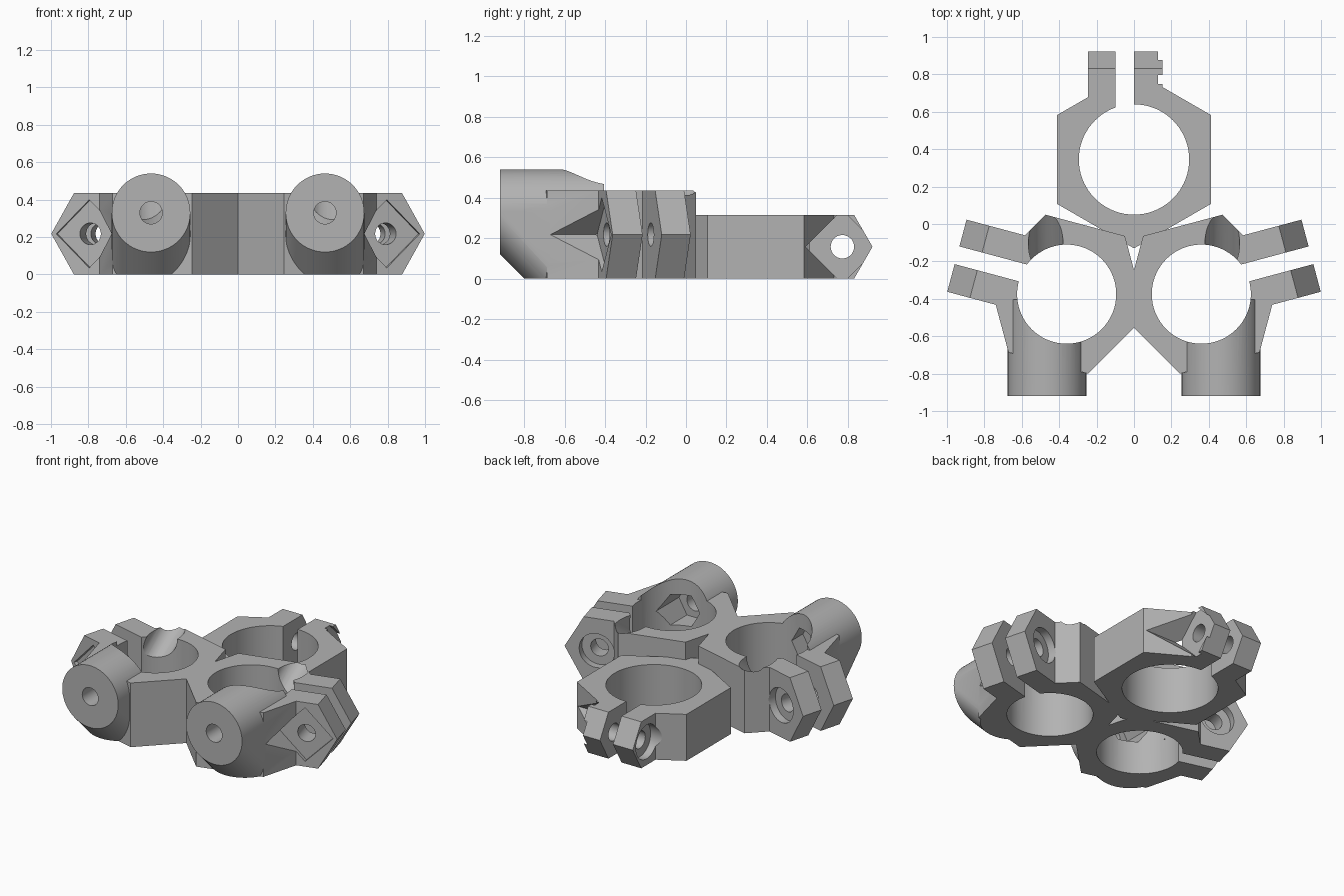
import bpy, bmesh
from math import cos, sin, pi, radians, sqrt
from mathutils import Matrix, Vector

if "Cube" in bpy.data.objects:
    bpy.data.objects.remove(bpy.data.objects["Cube"])

grey = bpy.data.materials.new("plain grey")
grey.use_nodes = True
colour = (0.45, 0.45, 0.45, 1)
grey.diffuse_color = colour
grey.node_tree.nodes["Principled BSDF"].inputs["Base Color"].default_value = colour


def ring(r, n, centre=(0, 0), turn=0.0):
    return [(centre[0] + r * cos(turn + 2 * pi * i / n),
             centre[1] + r * sin(turn + 2 * pi * i / n)) for i in range(n)]


def solid(name, points, matrix):
    """Convex solid around the given points."""
    bm = bmesh.new()
    for p in points:
        bm.verts.new(matrix @ Vector(p))
    bmesh.ops.convex_hull(bm, input=bm.verts)
    bmesh.ops.dissolve_limit(bm, angle_limit=0.001, verts=bm.verts, edges=bm.edges)
    bmesh.ops.recalc_face_normals(bm, faces=bm.faces)
    mesh = bpy.data.meshes.new(name)
    bm.to_mesh(mesh)
    bm.free()
    mesh.materials.append(grey)
    obj = bpy.data.objects.new(name, mesh)
    bpy.context.collection.objects.link(obj)
    return obj


def prism(name, profile, lo, hi, axis, matrix=Matrix()):
    """Profile extruded along z, or along y when it lies in the xz plane."""
    if axis == "z":
        pts = [(a, b, t) for t in (lo, hi) for a, b in profile]
    else:
        pts = [(a, t, b) for t in (lo, hi) for a, b in profile]
    return solid(name, pts, matrix)


def combine(obj, other, operation):
    mod = obj.modifiers.new(operation, "BOOLEAN")
    mod.operation = operation
    mod.solver = "EXACT"
    mod.object = other
    bpy.context.view_layer.objects.active = obj
    bpy.ops.object.modifier_apply(modifier=mod.name)
    bpy.data.objects.remove(other)


def clamp(name, centre, angle, outer, height, tip, bolt, extras=()):
    """Hexagonal collar with two bolt lugs, pointing along its local x."""
    m = Matrix.Translation((*centre, 0)) @ Matrix.Rotation(radians(angle), 4, "Z")
    body = prism(name, ring(outer, 6), 0, height, "z", m)
    # Lugs with a half-hexagon end
    flat = tip - height / sqrt(3) / 2
    lug = [(0.1, 0), (flat, 0), (tip, height / 2), (flat, height), (0.1, height)]
    for lo, hi in ((-0.153, 0.05), (0.05, 0.246)):
        combine(body, prism("lug", lug, lo, hi, "y", m), "UNION")
    for part in extras:
        combine(body, part, "UNION")
    return body, m, (bolt, height / 2)


def finish_clamp(body, m, bolt, bore):
    cuts = [
        # Bore and slot between the lugs
        prism("bore_cutter", ring(bore, 72), -1, 2, "z", m),
        prism("slot_cutter", [(0, 0), (1, 0), (1, 0.098), (0, 0.098)], -1, 2, "z", m),
        # Bolt hole, round head seat and square nut seat
        prism("bolt_cutter", ring(0.058, 28, bolt), -0.5, 0.5, "y", m),
        prism("head_cutter", ring(0.115, 36, bolt), 0.195, 0.6, "y", m),
        prism("nut_cutter", ring(0.182, 4, bolt), -0.6, -0.128, "y", m),
    ]
    for c in cuts:
        combine(body, c, "DIFFERENCE")


def smooth(obj):
    bpy.ops.object.select_all(action="DESELECT")
    obj.select_set(True)
    bpy.context.view_layer.objects.active = obj
    bpy.ops.object.shade_smooth_by_angle(angle=radians(25))


# Rear clamp
rear, m, bolt = clamp("rear_clamp", (0, 0.345), 90, 0.475, 0.315, 0.577, 0.428)
finish_clamp(rear, m, bolt, 0.295)
smooth(rear)

# Front socket: a round boss with a sloped underside
axis = (0.465, 0.33)
disc = ring(0.21, 64, axis)
boss = solid("socket_boss", [(x, y, z + dz) for y, dz in
             ((-0.92, 0), (-0.405, 0), (-0.405, -0.515)) for x, z in disc], Matrix())
ground = prism("ground_cutter", ring(3, 4), -2, 0, "z")
combine(boss, ground, "DIFFERENCE")

# Front clamp, mirrored to the other side
front, m, bolt = clamp("front_clamps", (0.36, -0.375), 15, 0.44, 0.435, 0.62, 0.41, [boss])
finish_clamp(front, m, bolt, 0.265)
combine(front, prism("screw_cutter", ring(0.06, 28, axis), -1, -0.4, "y"), "DIFFERENCE")
combine(front, prism("pocket_cutter", ring(0.12, 6, axis), -0.76, -0.4, "y"), "DIFFERENCE")

# Tilted tool channel through the top of the rear wall
tilt = Matrix.Translation((0.472, 0.045, 0.425)) @ Matrix.Rotation(radians(35), 4, "X")
channel = prism("channel_cutter", ring(0.093, 40, (0, 0.093)), -0.4, 0.4, "y", tilt)
combine(front, channel, "DIFFERENCE")

mirror = front.modifiers.new("mirror", "MIRROR")
mirror.use_clip = False
mirror.use_mirror_merge = False
bpy.context.view_layer.objects.active = front
bpy.ops.object.modifier_apply(modifier=mirror.name)
smooth(front)
